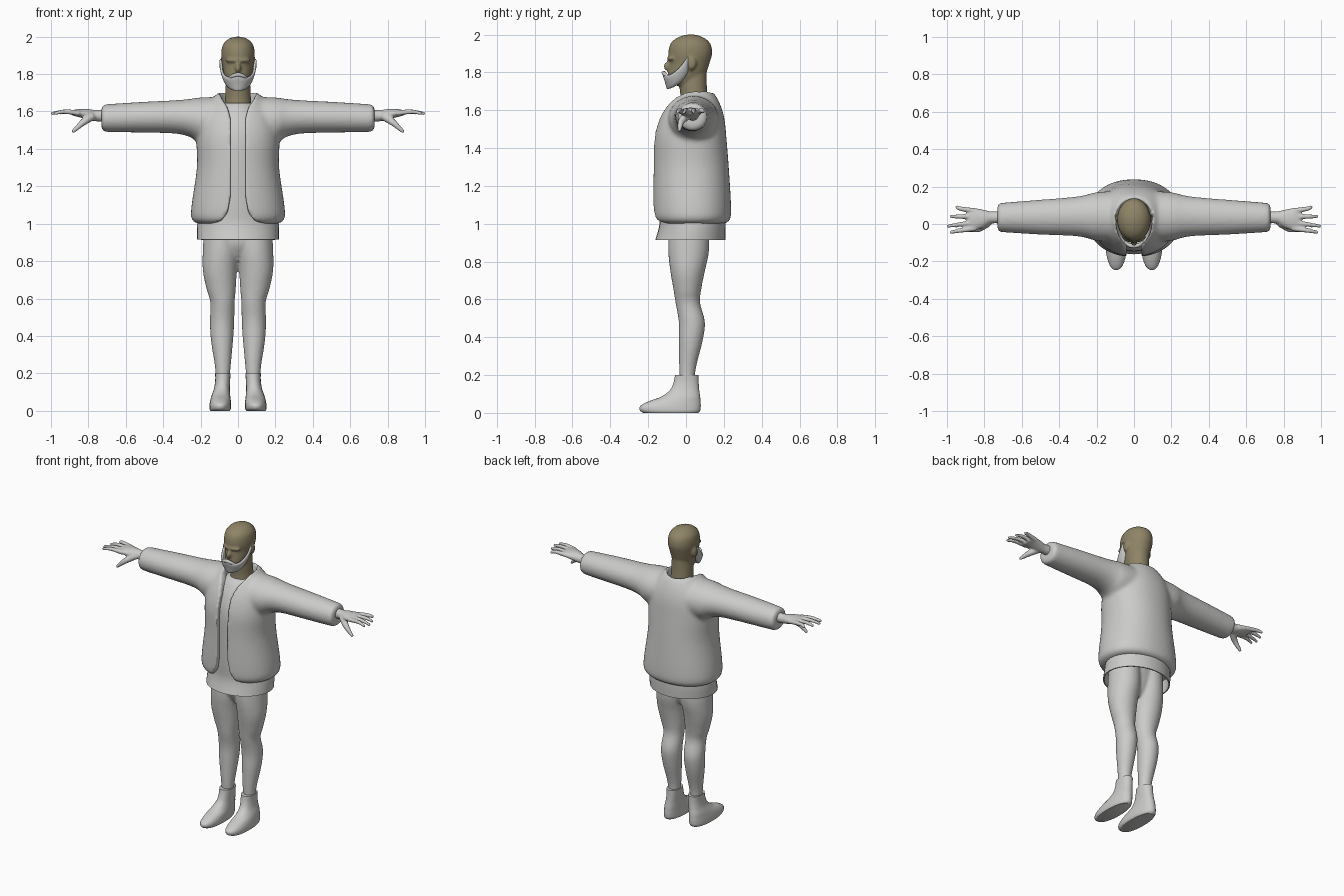
import bpy, bmesh, math
from mathutils import Vector

if "Cube" in bpy.data.objects:
    bpy.data.objects.remove(bpy.data.objects["Cube"], do_unlink=True)


def material(name, color):
    mat = bpy.data.materials.new(name)
    mat.use_nodes = True
    mat.diffuse_color = color
    mat.node_tree.nodes["Principled BSDF"].inputs["Base Color"].default_value = color
    return mat


GREY = material("light grey", (0.6, 0.6, 0.59, 1))
BROWN = material("olive brown", (0.27, 0.23, 0.135, 1))


def make_object(name, bm, mat):
    bmesh.ops.recalc_face_normals(bm, faces=bm.faces)
    mesh = bpy.data.meshes.new(name)
    bm.to_mesh(mesh)
    bm.free()
    mesh.materials.append(mat)
    obj = bpy.data.objects.new(name, mesh)
    bpy.context.collection.objects.link(obj)
    return obj


def activate(*objs):
    bpy.ops.object.select_all(action="DESELECT")
    for obj in objs:
        obj.select_set(True)
    bpy.context.view_layer.objects.active = objs[0]


def modify(obj, kind, **settings):
    mod = obj.modifiers.new(kind.title(), kind)
    for key, value in settings.items():
        setattr(mod, key, value)
    activate(obj)
    bpy.ops.object.modifier_apply(modifier=mod.name)


def smooth(obj, angle=45):
    activate(obj)
    bpy.ops.object.shade_smooth_by_angle(angle=math.radians(angle))


def join(*objs):
    activate(*objs)
    bpy.ops.object.join()
    return objs[0]


def fuse(obj, voxel, passes):
    modify(obj, "REMESH", mode="VOXEL", voxel_size=voxel)
    modify(obj, "SMOOTH", factor=0.5, iterations=passes)


def spline(rows, steps):
    """Catmull-Rom interpolation through rows of numbers."""
    rows = [Vector(r) for r in rows]
    out = []
    for i in range(len(rows) - 1):
        a, b = rows[max(i - 1, 0)], rows[i]
        c, d = rows[i + 1], rows[min(i + 2, len(rows) - 1)]
        for s in range(steps):
            t = s / steps
            out.append(b + (c - a) * (t / 2) + (a * 2 - b * 5 + c * 4 - d) * (t * t / 2)
                       + (b * 3 - a - c * 3 + d) * (t ** 3 / 2))
    return out + [rows[-1]]


def bridge(bm, rings, closed=True):
    n = len(rings[0])
    for low, high in zip(rings, rings[1:]):
        for i in range(n if closed else n - 1):
            j = (i + 1) % n
            bm.faces.new((low[i], low[j], high[j], high[i]))


def loft(name, sections, mat=GREY, axis="Z", sides=32, power=1, open_start=False):
    """Rounded sections: position, then the two extents across the axis."""
    bm = bmesh.new()
    rings = []
    for pos, a0, a1, b0, b1 in spline(sections, 4):
        ring = []
        for i in range(sides):
            ang = math.tau * i / sides
            ca, sa = math.cos(ang), math.sin(ang)
            a = (a0 + a1) / 2 + (a1 - a0) / 2 * math.copysign(abs(ca) ** power, ca)
            b = (b0 + b1) / 2 + (b1 - b0) / 2 * math.copysign(abs(sa) ** power, sa)
            ring.append(bm.verts.new((a, b, pos) if axis == "Z" else (pos, a, b)))
        rings.append(ring)
    bridge(bm, rings)
    bm.faces.new(rings[-1])
    if not open_start:
        bm.faces.new(rings[0])
    return make_object(name, bm, mat)


def body(rows):
    """Sections symmetric in x: height, half width, front, back."""
    return [(z, -w, w, front, back) for z, w, front, back in rows]


def tube(name, points, radii, mat=GREY, sides=12):
    bm = bmesh.new()
    rows = spline([(*p, r) for p, r in zip(points, radii)], 4)
    pts = [Vector(r[:3]) for r in rows]
    rings = []
    for i, p in enumerate(pts):
        way = (pts[min(i + 1, len(pts) - 1)] - pts[max(i - 1, 0)]).normalized()
        u = way.cross(Vector((0, 0, 1))).normalized()
        v = way.cross(u)
        rings.append([bm.verts.new(p + (u * math.cos(k) + v * math.sin(k)) * rows[i][3])
                      for k in (math.tau * s / sides for s in range(sides))])
    bridge(bm, rings)
    bm.faces.new(rings[0])
    bm.faces.new(rings[-1])
    return make_object(name, bm, mat)


def ball(name, center, size, mat):
    bm = bmesh.new()
    bmesh.ops.create_uvsphere(bm, u_segments=20, v_segments=12, radius=1)
    bmesh.ops.scale(bm, vec=size, verts=bm.verts)
    bmesh.ops.translate(bm, vec=center, verts=bm.verts)
    return make_object(name, bm, mat)


# Head and neck
skull = loft("head", body([
    (1.73, .035, -.085, .04), (1.75, .058, -.095, .08), (1.79, .074, -.097, .105),
    (1.85, .084, -.088, .125), (1.9, .09, -.094, .138), (1.95, .084, -.083, .13),
    (1.98, .062, -.052, .1), (1.995, .034, -.015, .065), (2, .012, .01, .04)]), BROWN)
neck = loft("neck", body([(1.56, .08, -.04, .12), (1.66, .07, -.03, .115),
                          (1.74, .066, -.035, .11), (1.83, .06, -.03, .11)]), BROWN)
nose = ball("nose", (0, -.092, 1.832), (.017, .027, .026), BROWN)
brow = ball("brow", (0, -.07, 1.873), (.066, .032, .014), BROWN)
ears = ball("ear", (.088, .03, 1.848), (.012, .024, .036), BROWN)
modify(ears, "MIRROR")
head = join(skull, neck, nose, brow, ears)
fuse(head, .008, 4)
smooth(head, 60)

# Beard wrapping the jaw from ear to ear
bm = bmesh.new()
rows = []
for v, spread in ((0, .5), (0, .74), (.35, .88), (.7, .97), (1, 1)):
    row = []
    for i in range(33):
        u = i / 16 - 1
        t = abs(u)
        top = 1.8 - .02 * math.sin(math.pi * t) + .09 * t ** 3
        low = 1.717 + .085 * t ** 3
        ang = u * math.pi / 2
        row.append(bm.verts.new((.094 * spread * math.sin(ang),
                                 .012 - .13 * max(spread, .85) * math.cos(ang),
                                 low + (top - low) * v)))
    rows.append(row)
bridge(bm, rows, closed=False)
beard = make_object("beard", bm, GREY)
modify(beard, "SOLIDIFY", thickness=.014, offset=0)
modify(beard, "SUBSURF", levels=1)
smooth(beard, 60)
moustache = tube("moustache", [(-.056, -.088, 1.775), (-.028, -.112, 1.79), (0, -.118, 1.797),
                               (.028, -.112, 1.79), (.056, -.088, 1.775)],
                 [.004, .01, .011, .01, .004])
smooth(moustache, 60)

# Shirt, open at the bottom
shirt = loft("shirt", body([
    (.915, .22, -.162, .208), (1, .218, -.14, .21), (1.1, .2, -.143, .205),
    (1.3, .18, -.147, .195), (1.45, .18, -.143, .185), (1.55, .16, -.115, .17),
    (1.62, .11, -.075, .14), (1.645, .08, -.05, .12)]), open_start=True)
modify(shirt, "SOLIDIFY", thickness=.008, offset=-1)
smooth(shirt)

# Jacket body with sleeves
jacket = loft("jacket", body([
    (1, .215, -.14, .205), (1.025, .248, -.168, .234), (1.1, .248, -.176, .238),
    (1.3, .22, -.174, .226), (1.45, .222, -.17, .214), (1.55, .21, -.145, .204),
    (1.62, .18, -.11, .185), (1.68, .125, -.07, .155), (1.705, .1, -.045, .125)]),
    sides=48, power=.92)
sleeve = loft("sleeve", [
    (.05, -.1, .18, 1.42, 1.68), (.2, -.09, .17, 1.435, 1.675), (.26, -.073, .155, 1.465, 1.667),
    (.34, -.063, .143, 1.482, 1.66), (.5, -.057, .13, 1.487, 1.652),
    (.69, -.045, .115, 1.49, 1.64), (.72, -.042, .11, 1.495, 1.635),
    (.73, -.03, .1, 1.51, 1.622)], axis="X")
modify(sleeve, "MIRROR")
join(jacket, sleeve)
modify(jacket, "REMESH", mode="VOXEL", voxel_size=.011)


# Front opening and neck hole
half = [(.16, .9), (.15, .997), (.09, 1.015), (.055, 1.06), (.039, 1.15), (.039, 1.56),
        (.055, 1.62), (.1, 1.69), (.11, 1.8)]
outline = half + [(-x, z) for x, z in reversed(half)]
bm = bmesh.new()
ends = [[bm.verts.new((x, y, z)) for x, z in outline] for y in (-.5, -.02)]
bridge(bm, ends)
for end in ends:
    bm.faces.new(end)
opening = make_object("opening_cutter", bm, GREY)
hole = loft("neck_cutter", body([(1.61, .08, -.06, .12), (1.7, .1, -.09, .135),
                                 (1.8, .12, -.1, .15)]))
for cutter in (opening, hole):
    modify(jacket, "BOOLEAN", operation="DIFFERENCE", object=cutter, solver="EXACT")
    bpy.data.objects.remove(cutter, do_unlink=True)
fuse(jacket, .01, 5)
smooth(jacket, 60)

# Hands: wrist, palm, four fingers and a thumb
hands = loft("hands", [
    (.68, 0, .07, 1.542, 1.61), (.76, .003, .067, 1.548, 1.608), (.8, -.018, .075, 1.555, 1.613),
    (.85, -.034, .085, 1.57, 1.613), (.885, -.034, .085, 1.578, 1.608)], axis="X")
digits = []
for base, tip, reach in ((-.024, -.046, .985), (.008, -.012, 1), (.04, .04, .985), (.07, .095, .95)):
    digits.append(tube("finger", [(.85, base, 1.592), (.93, (base + tip) / 2, 1.599),
                                  (reach, tip, 1.588)], [.015, .012, .008]))
digits.append(tube("thumb", [(.78, .01, 1.575), (.83, -.025, 1.54), (.885, -.035, 1.49)],
                   [.024, .018, .009]))
join(hands, *digits)
fuse(hands, .006, 2)
modify(hands, "MIRROR")
smooth(hands, 60)

# Legs fused with the pelvis
legs = loft("legs", [
    (.17, .045, .118, -.033, .045), (.25, .038, .125, -.036, .055), (.38, .026, .145, -.037, .088),
    (.48, .02, .15, -.038, .1), (.58, .018, .148, -.055, .075), (.65, .012, .168, -.066, .08),
    (.75, .006, .188, -.083, .1), (.86, -.005, .188, -.094, .122), (1, 0, .18, -.09, .12)])
modify(legs, "MIRROR", use_mirror_merge=False)
pelvis = loft("pelvis", body([(.8, .03, -.03, .06), (.84, .09, -.06, .085),
                              (.9, .16, -.085, .1), (1, .17, -.085, .11)]))
join(legs, pelvis)
fuse(legs, .009, 4)
smooth(legs, 60)

# Ankle shoes
shoes = loft("shoes", [
    (0, .045, .148, -.225, .065), (.012, .038, .153, -.243, .075), (.035, .037, .152, -.243, .078),
    (.06, .039, .147, -.2, .077), (.085, .042, .14, -.132, .075), (.12, .044, .128, -.085, .07),
    (.16, .042, .122, -.066, .067), (.2, .04, .122, -.058, .066)], power=.9)
modify(shoes, "MIRROR", use_mirror_merge=False)
smooth(shoes)
